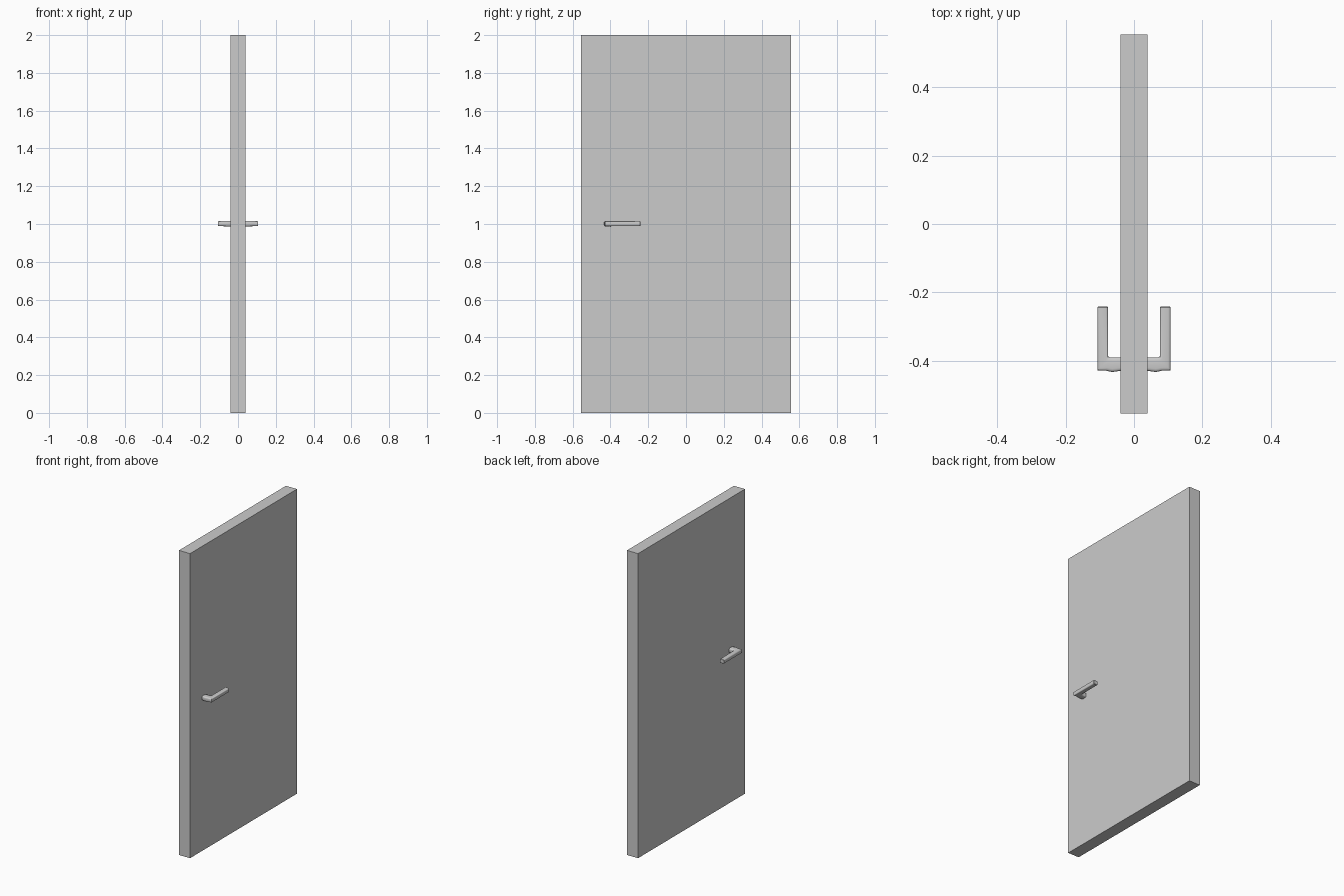
import bpy, bmesh, math

if "Cube" in bpy.data.objects:
    bpy.data.objects.remove(bpy.data.objects["Cube"])


def make_object(name, bm):
    bmesh.ops.recalc_face_normals(bm, faces=bm.faces)
    mesh = bpy.data.meshes.new(name)
    bm.to_mesh(mesh)
    bm.free()
    obj = bpy.data.objects.new(name, mesh)
    bpy.context.collection.objects.link(obj)
    return obj


# Door slab
bm = bmesh.new()
bmesh.ops.create_cube(bm, size=1)
for v in bm.verts:
    v.co = (v.co.x * 0.08, v.co.y * 1.11, (v.co.z + 0.5) * 2)
make_object("door_panel", bm)

# Rounded-rectangle section, u across and w up, both from -1 to 1
section = []
for cx, cy, start in ((1, 1, 0), (-1, 1, 90), (-1, -1, 180), (1, -1, 270)):
    for step in range(4):
        a = math.radians(start + step * 30)
        section.append((cx * 0.55 + 0.45 * math.cos(a), cy * 0.55 + 0.45 * math.sin(a)))

# Lever path: inner and outer edge of each section in plan, and half height
path = [
    ((0.030, -0.390), (0.030, -0.428), 0.0145),
    ((0.060, -0.390), (0.064, -0.433), 0.0145),
    ((0.071, -0.390), (0.082, -0.429), 0.0138),
    ((0.0755, -0.387), (0.107, -0.429), 0.0135),
    ((0.0755, -0.244), (0.107, -0.244), 0.0135),
    ((0.0775, -0.242), (0.105, -0.242), 0.0115),
]

# Lever handle, mirrored to the other face of the door
bm = bmesh.new()
rings = []
for inner, outer, half in path:
    ring = []
    for u, w in section:
        t = (1 - u) / 2
        x = inner[0] + (outer[0] - inner[0]) * t
        y = inner[1] + (outer[1] - inner[1]) * t
        ring.append(bm.verts.new((x, y, 1.002 + w * half)))
    rings.append(ring)
count = len(section)
for a, b in zip(rings, rings[1:]):
    for i in range(count):
        j = (i + 1) % count
        bm.faces.new((a[i], a[j], b[j], b[i]))
bm.faces.new(rings[0])
bm.faces.new(rings[-1])
handle = make_object("lever_handles", bm)
handle.modifiers.new("other_side", "MIRROR").use_axis = (True, False, False)

bpy.context.view_layer.objects.active = handle
handle.select_set(True)
bpy.ops.object.shade_smooth_by_angle(angle=math.radians(35))
